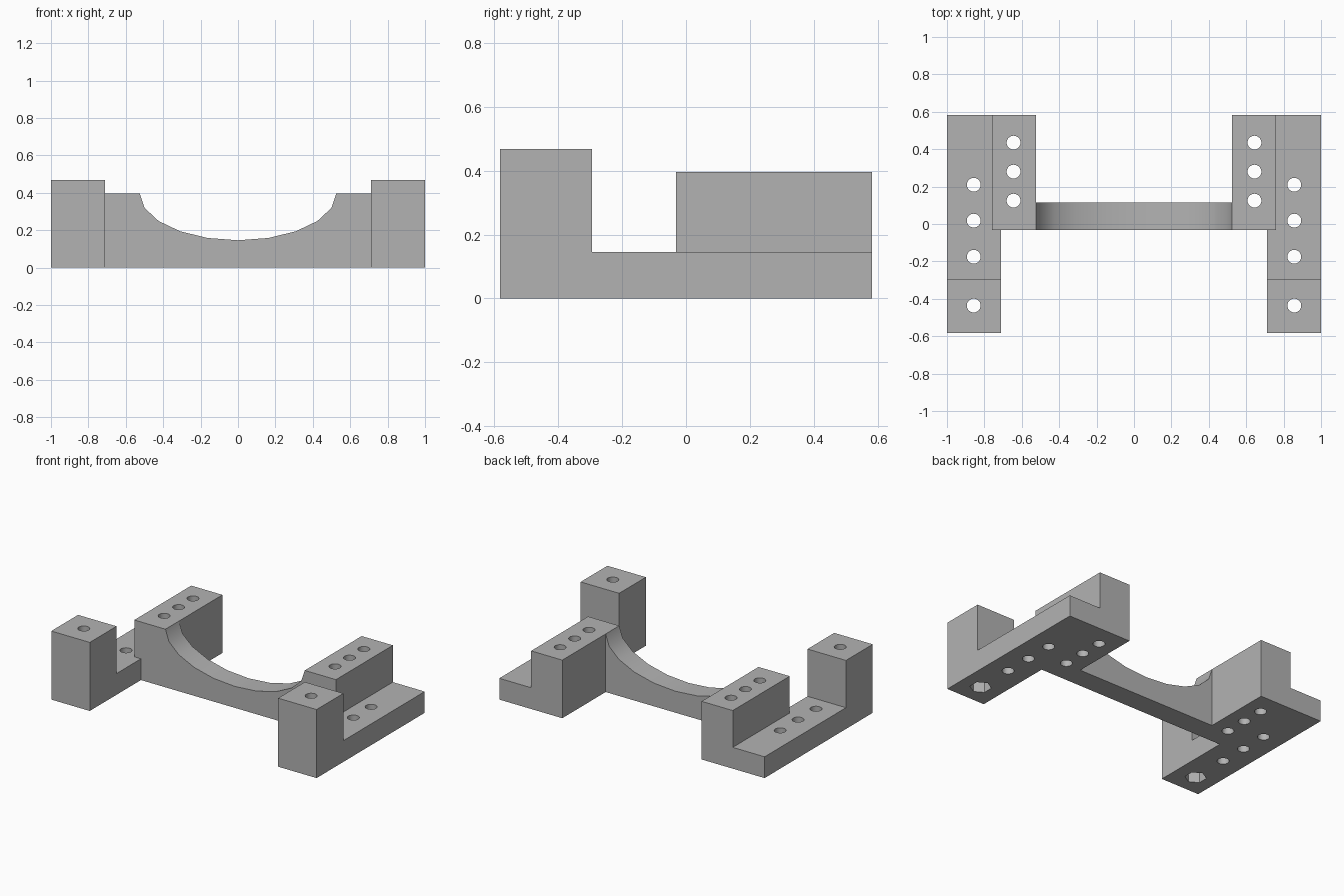
import bpy
import bmesh
from math import sin, cos, pi, radians
from mathutils import Vector

if "Cube" in bpy.data.objects:
    bpy.data.objects.remove(bpy.data.objects["Cube"], do_unlink=True)

BACK, FRONT = 0.582, -0.582     # bracket depth
BLOCK_FRONT = -0.031            # front of inner blocks and bridge
FLANGE_Z, BLOCK_Z, POST_Z = 0.145, 0.396, 0.467

grey = bpy.data.materials.new("grey plastic")
grey.use_nodes = True
grey.diffuse_color = (0.45, 0.45, 0.45, 1)
grey.node_tree.nodes["Principled BSDF"].inputs["Base Color"].default_value = (0.45, 0.45, 0.45, 1)


def prism(name, points, offset):
    """Extrude a closed outline of 3D points along offset."""
    bm = bmesh.new()
    face = bm.faces.new([bm.verts.new(p) for p in points])
    new = bmesh.ops.extrude_face_region(bm, geom=[face], use_keep_orig=True)["geom"]
    bmesh.ops.translate(bm, vec=Vector(offset),
                        verts=[v for v in new if isinstance(v, bmesh.types.BMVert)])
    bmesh.ops.recalc_face_normals(bm, faces=bm.faces)
    mesh = bpy.data.meshes.new(name)
    bm.to_mesh(mesh)
    bm.free()
    obj = bpy.data.objects.new(name, mesh)
    bpy.context.collection.objects.link(obj)
    mesh.materials.append(grey)
    return obj


def rod(name, x, y, z0, z1, radius, sides, turn=0):
    """Upright prism used to cut a hole."""
    angles = [turn + 2 * pi * i / sides for i in range(sides)]
    ring = [(x + radius * cos(a), y + radius * sin(a), z0) for a in angles]
    return prism(name, ring, (0, 0, z1 - z0))


def combine(body, other, operation):
    """Apply a boolean and discard the second object."""
    mod = body.modifiers.new(operation.title(), 'BOOLEAN')
    mod.operation = operation
    mod.solver = 'EXACT'
    mod.object = other
    bpy.context.view_layer.objects.active = body
    bpy.ops.object.modifier_apply(modifier=mod.name)
    bpy.data.objects.remove(other, do_unlink=True)


# Bridge with a half-ellipse scooped out of its top
arch = [(0.525 * cos(a), BLOCK_Z - 0.25 * sin(a))
        for a in (pi * i / 10 for i in range(11))]
outline = [(-0.6, BLOCK_Z), (-0.6, 0), (0.6, 0), (0.6, BLOCK_Z)] + arch
body = prism("mounting_bracket", [(x, BLOCK_FRONT, z) for x, z in outline], (0, 0.146, 0))

for side in (1, -1):
    # Outer flange with the raised front post
    step = [(FRONT, 0), (BACK, 0), (BACK, FLANGE_Z), (-0.294, FLANGE_Z),
            (-0.294, POST_Z), (FRONT, POST_Z)]
    combine(body, prism("flange", [(side * 0.71, y, z) for y, z in step],
                        (side * 0.29, 0, 0)), 'UNION')
    # Inner block
    base = [(side * x, y, 0) for x, y in ((0.525, BLOCK_FRONT), (0.76, BLOCK_FRONT),
                                          (0.76, BACK), (0.525, BACK))]
    combine(body, prism("inner_block", base, (0, 0, BLOCK_Z)), 'UNION')

for side in (1, -1):
    # Screw holes through the flange, post and inner block
    holes = [(0.857, y) for y in (0.21, 0.018, -0.175, -0.436)]
    holes += [(0.644, y) for y in (0.435, 0.28, 0.125)]
    for x, y in holes:
        combine(body, rod("hole", side * x, y, -0.1, 0.6, 0.037, 32), 'DIFFERENCE')
    # Hexagonal nut pocket under the post
    combine(body, rod("nut_pocket", side * 0.857, -0.436, -0.1, 0.2, 0.067, 6, pi / 6),
            'DIFFERENCE')

# Smooth the scoop and holes, keep the corners sharp
bpy.ops.object.select_all(action='DESELECT')
body.select_set(True)
bpy.context.view_layer.objects.active = body
bpy.ops.object.shade_smooth_by_angle(angle=radians(30))
